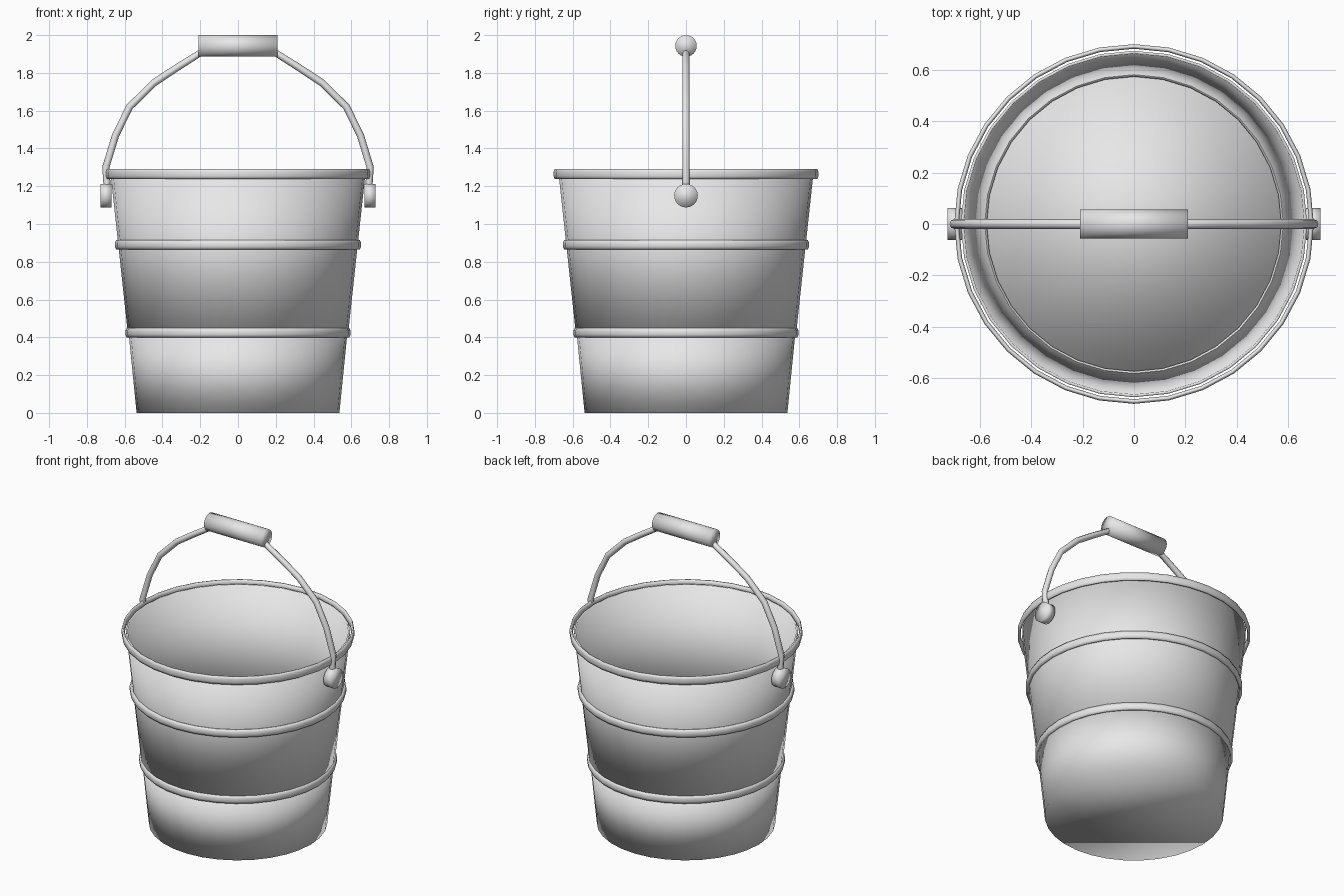
import bpy
import math
from mathutils import Vector

SIDES = 32

cube = bpy.data.objects.get("Cube")
if cube:
    bpy.data.objects.remove(cube, do_unlink=True)

grey = bpy.data.materials.new("light_grey")
grey.use_nodes = True
grey.diffuse_color = (0.8, 0.8, 0.8, 1)
grey.node_tree.nodes["Principled BSDF"].inputs["Base Color"].default_value = (0.8, 0.8, 0.8, 1)


def add_mesh(name, verts, faces):
    mesh = bpy.data.meshes.new(name)
    mesh.from_pydata(verts, [], faces)
    mesh.materials.append(grey)
    mesh.shade_smooth()
    obj = bpy.data.objects.new(name, mesh)
    bpy.context.collection.objects.link(obj)
    return obj


def lathe(name, profile, closed):
    """Spin (radius, z) points, given counterclockwise, about the z axis.
    A closed profile makes a ring; an open one is capped at both ends."""
    n = len(profile)
    verts = []
    for s in range(SIDES):
        a = math.tau * s / SIDES
        verts += [(r * math.cos(a), r * math.sin(a), z) for r, z in profile]
    faces = []
    for s in range(SIDES):
        t = (s + 1) % SIDES
        for i in range(n if closed else n - 1):
            j = (i + 1) % n
            faces.append((s * n + i, t * n + i, t * n + j, s * n + j))
    if not closed:
        faces.append([s * n for s in reversed(range(SIDES))])
        faces.append([s * n + n - 1 for s in range(SIDES)])
    return add_mesh(name, verts, faces)


def hoop(name, radius, z, half_width, half_height):
    profile = []
    for k in range(8):
        a = math.tau * (k + 0.5) / 8
        profile.append((radius + half_width * math.cos(a) * 1.08,
                        z + half_height * math.sin(a) * 1.08))
    return lathe(name, profile, True)


def x_cylinder(name, x, z, radius, length, sides):
    bpy.ops.mesh.primitive_cylinder_add(vertices=sides, radius=radius, depth=length,
                                        location=(x, 0, z), rotation=(0, math.pi / 2, 0))
    obj = bpy.context.object
    obj.name = name
    obj.data.materials.append(grey)
    bpy.ops.object.shade_smooth()
    return obj


# Solid base, whose top is the raised floor, and the thin wall above it
lathe("base", [(0.537, 0), (0.579, 0.42)], False)
lathe("wall", [(0.578, 0.41), (0.582, 0.41), (0.675, 1.27), (0.664, 1.27)], True)

# Hoops around the wall and the rim
hoop("lower_hoop", 0.585, 0.425, 0.011, 0.025)
hoop("middle_hoop", 0.64, 0.89, 0.012, 0.025)
hoop("rim", 0.692, 1.265, 0.009, 0.027)

# Wire bail: one half traced upward, then mirrored
half = [(0.69, 1.16), (0.70, 1.30), (0.648, 1.47), (0.574, 1.62),
        (0.447, 1.746), (0.32, 1.83), (0.2, 1.905)]
path = [Vector((-x, 0, z)) for x, z in half]
path += [Vector((x, 0, z)) for x, z in reversed(half)]
TUBE_SIDES = 8
TUBE_RADIUS = 0.019
verts, faces = [], []
for i, p in enumerate(path):
    direction = (path[min(i + 1, len(path) - 1)] - path[max(i - 1, 0)]).normalized()
    side = Vector((0, 1, 0))
    normal = direction.cross(side)
    for k in range(TUBE_SIDES):
        a = math.tau * k / TUBE_SIDES
        verts.append(p + TUBE_RADIUS * (side * math.cos(a) - normal * math.sin(a)))
for i in range(len(path) - 1):
    for k in range(TUBE_SIDES):
        a, b = i * TUBE_SIDES + k, i * TUBE_SIDES + (k + 1) % TUBE_SIDES
        faces.append((a, a + TUBE_SIDES, b + TUBE_SIDES, b))
bail = add_mesh("bail", verts, faces)
import bmesh
bm = bmesh.new()
bm.from_mesh(bail.data)
bmesh.ops.recalc_face_normals(bm, faces=bm.faces)
bm.to_mesh(bail.data)
bm.free()

# Grip and the two pivot knobs
x_cylinder("grip", 0, 1.943, 0.057, 0.42, 24)
for name, sign in (("left_pivot", 1), ("right_pivot", -1)):
    x_cylinder(name, sign * 0.699, 1.15, 0.0625, 0.056, 24)
